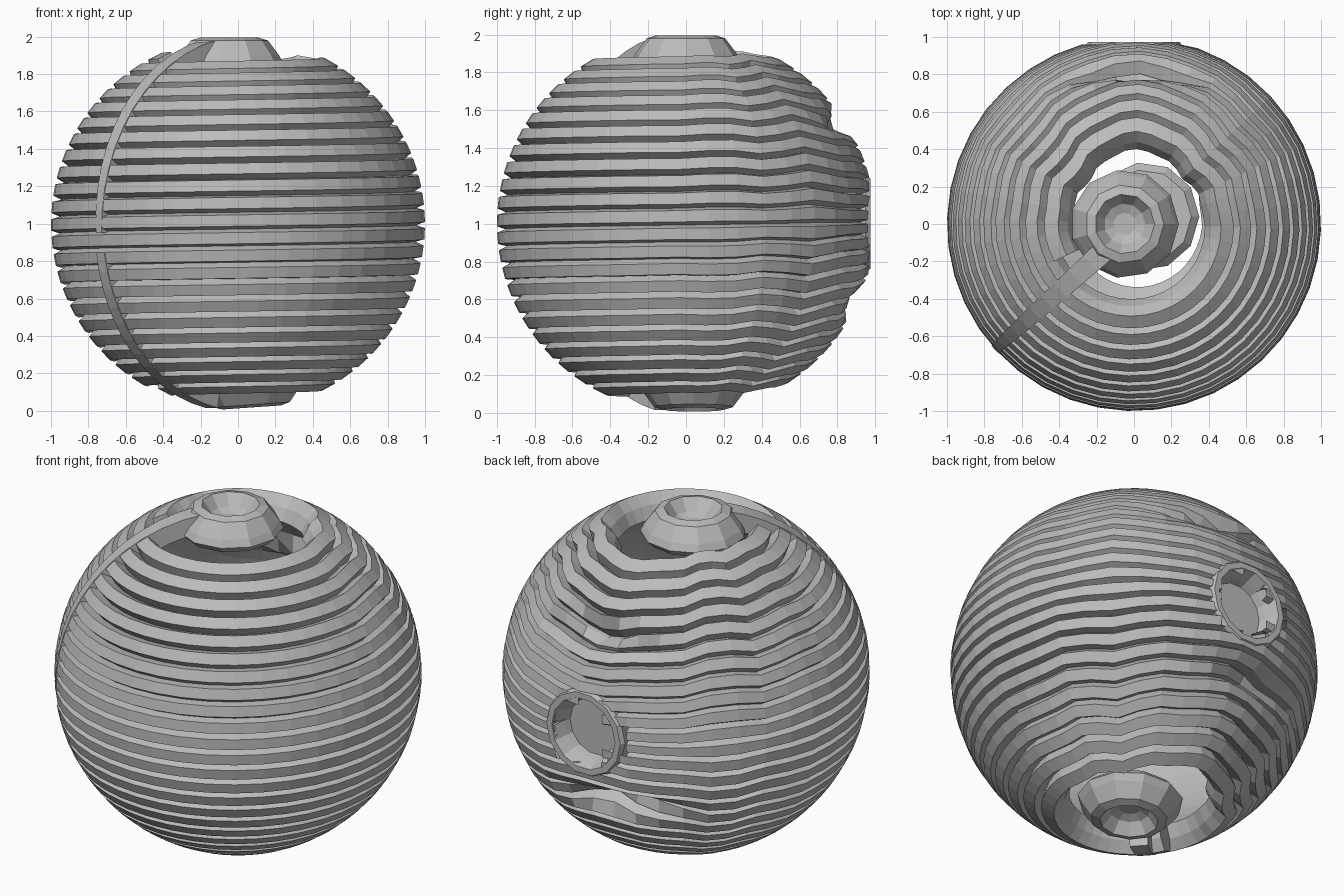
import bpy
import bmesh
from math import sin, cos, pi, asin, exp, hypot, radians
from mathutils import Vector, Matrix

cube = bpy.data.objects.get("Cube")
if cube:
    bpy.data.objects.remove(cube, do_unlink=True)

grey = bpy.data.materials.new("stone grey")
grey.use_nodes = True
GREY = (0.5, 0.5, 0.5, 1)
grey.diffuse_color = GREY
grey.node_tree.nodes["Principled BSDF"].inputs["Base Color"].default_value = GREY

CENTRE = Vector((0, 0, 1))
TURNS, SEGMENTS = 22, 40
TOP = 0.9


def loft(name, rings, keep=lambda c: True, matrix=Matrix()):
    """Skin a list of closed rings of points and cap both ends."""
    bm = bmesh.new()
    loops = [[bm.verts.new(matrix @ Vector(p) + CENTRE) for p in ring] for ring in rings]
    for a, b in zip(loops, loops[1:]):
        for i in range(len(a)):
            j = (i + 1) % len(a)
            quad = (a[i], a[j], b[j], b[i])
            middle = sum((v.co for v in quad), Vector()) / 4 - CENTRE
            if keep(middle):
                bm.faces.new(quad)
    bm.faces.new(loops[0][::-1])
    bm.faces.new(loops[-1])
    bmesh.ops.recalc_face_normals(bm, faces=bm.faces)
    mesh = bpy.data.meshes.new(name)
    bm.to_mesh(mesh)
    bm.free()
    mesh.materials.append(grey)
    obj = bpy.data.objects.new(name, mesh)
    bpy.context.scene.collection.objects.link(obj)


def turned(name, profile, sides, matrix=Matrix()):
    """Faceted ring from (radius, height) pairs."""
    rings = [[(r * cos(2 * pi * i / sides), r * sin(2 * pi * i / sides), z)
              for i in range(sides)] for r, z in profile]
    loft(name, rings, matrix=matrix)


def gauss(d, width):
    return exp(-(d / width) ** 2)


def wave(angle, s):
    """Height shift of the bands, rippling towards the back."""
    back = abs((angle - pi / 2 + pi) % (2 * pi) - pi)
    ripple = 0.03 * cos((back - 0.82) * 2 * pi / 0.58) * gauss(back - 0.85, 0.55)
    gather = -0.11 * gauss(back, 0.45)
    return (ripple + gather) * s / (0.2 + abs(s)) * max(0, 1 - s ** 4)


def coil_height(turn):
    """Height of the coil, its turns closer together towards the poles."""
    u = 2 * turn / TURNS - 1
    return TOP * (1.15 * u - 0.15 * u ** 3)


def band_point(angle, s, radius):
    s += wave(angle, s)
    lat = asin(max(-0.99, min(0.99, s)))
    x = cos(angle) * cos(lat)
    if sin(angle) > 0:
        # sunken gashes above and below the rear opening
        radius -= 0.17 * gauss(s - 0.54, 0.045) * gauss(x - 0.02, 0.26)
        radius -= 0.15 * gauss(s + 0.42, 0.06) * gauss(x + 0.15, 0.28)
    p = Vector((x, sin(angle) * cos(lat), sin(lat))) * radius
    p.y = min(p.y, 0.972)
    return p


# One long ridged band coiled into a hollow ball
rings = []
for k in range(TURNS * SEGMENTS + 1):
    turn = k / SEGMENTS
    angle = radians(205) + 2 * pi * turn
    groove = 0.955 - 0.035 * coil_height(turn) ** 2
    section = [(-0.5, 0.85), (-0.5, groove), (-0.32, 1), (0.32, 1), (0.5, groove), (0.5, 0.85)]
    rings.append([band_point(angle, coil_height(turn + f), r) for f, r in section])
loft("coiled_band", rings, lambda c: not (c.y > 0 and hypot(c.x, c.z) < 0.21))

# Funnel-shaped opening at the back
to_back = Matrix.Rotation(-pi / 2, 4, 'X')
turned("rear_opening", [(0.25, 0.86), (0.26, 0.95), (0.245, 0.974), (0.21, 0.974),
                        (0.18, 0.9), (0.15, 0.8), (0.12, 0.75), (0.11, 0.66)], 14, to_back)

# Hollowed caps at the two poles
cap = [(0.25, 0.82), (0.29, 0.86), (0.27, 0.9), (0.21, 0.98), (0.16, 0.995),
       (0.11, 0.93), (0.06, 0.91)]
turned("top_cap", cap, 11, Matrix.Translation((-0.05, 0, 0)))
flip = Matrix.Rotation(pi, 4, 'X')
tilt = Matrix.Rotation(radians(-4), 4, 'Y')
turned("bottom_cap", cap, 11, Matrix.Translation((0, 0.04, 0.01)) @ tilt @ flip)

# Straps running from each cap towards the middle
AZIMUTH = radians(222)
SIDE = Vector((-sin(AZIMUTH), cos(AZIMUTH), 0))


def strap(name, start, end, width_start, width_end):
    rings = []
    steps = 12
    for k in range(steps + 1):
        t = k / steps
        polar = start + (end - start) * t
        out = Vector((cos(AZIMUTH) * sin(polar), sin(AZIMUTH) * sin(polar), cos(polar)))
        half = (width_start + (width_end - width_start) * t) / 2
        rings.append([out * 0.9 - SIDE * half, out * 1.003 - SIDE * half,
                      out * 1.003 + SIDE * half, out * 0.9 + SIDE * half])
    loft(name, rings)


strap("upper_strap", 0.2, 1.62, 0.12, 0.045)
strap("lower_strap", 1.73, 2.95, 0.065, 0.1)
